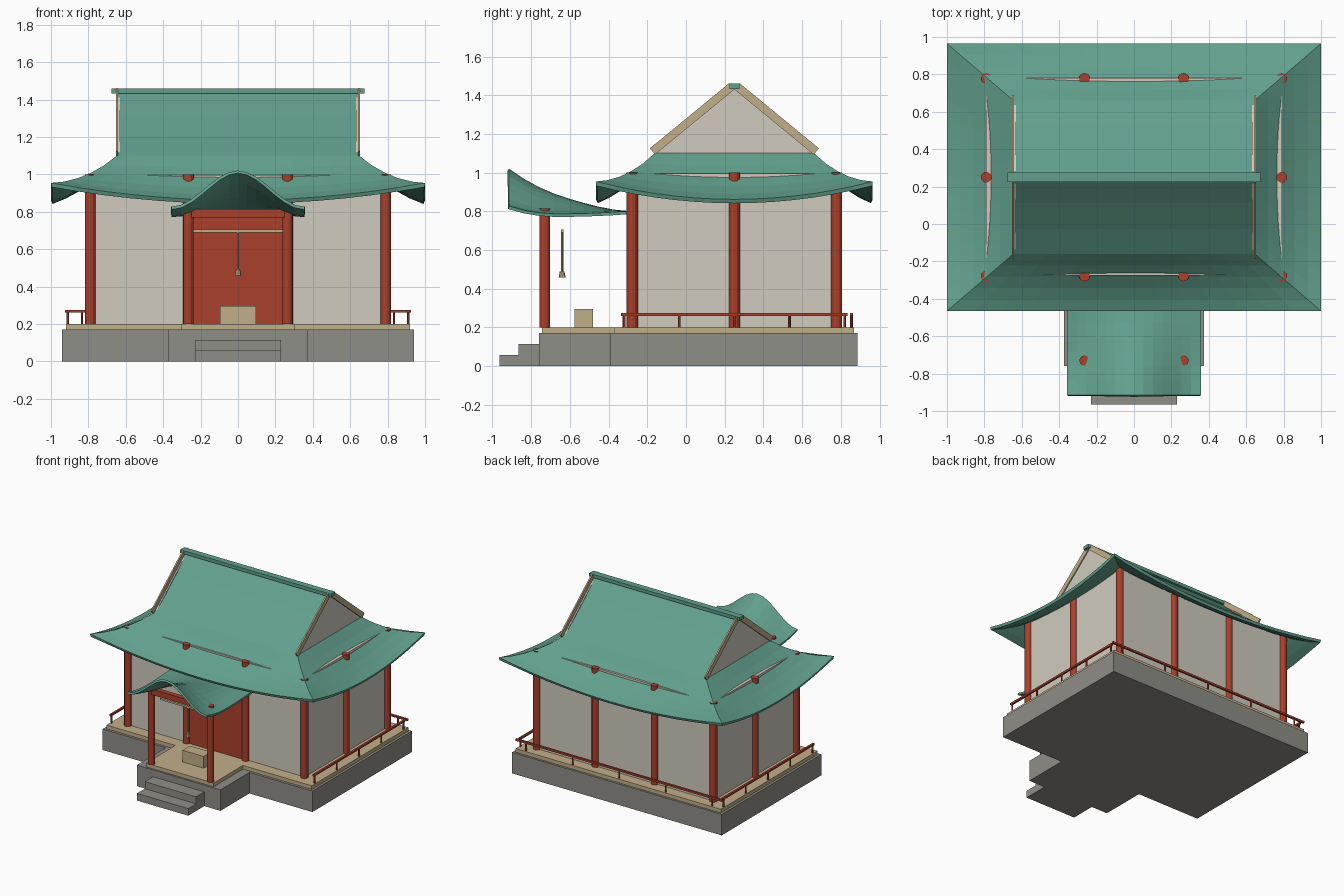
import bpy
import bmesh
from math import cos, pi, atan2, hypot
from mathutils import Matrix

if "Cube" in bpy.data.objects:
    bpy.data.objects.remove(bpy.data.objects["Cube"])


def material(name, rgb):
    m = bpy.data.materials.new(name)
    m.use_nodes = True
    col = [((c / 255 + 0.055) / 1.055) ** 2.4 for c in rgb] + [1]
    m.diffuse_color = col
    m.node_tree.nodes["Principled BSDF"].inputs["Base Color"].default_value = col
    return m


TEAL = material("teal_tile", (98, 160, 141))
PLASTER = material("plaster", (208, 203, 190))
RED = material("red_lacquer", (170, 64, 44))
STONE = material("grey_stone", (143, 142, 135))
WOOD = material("pale_wood", (194, 175, 138))


def finish(name, bm, mat, thickness=0):
    me = bpy.data.meshes.new(name)
    bm.to_mesh(me)
    bm.free()
    ob = bpy.data.objects.new(name, me)
    bpy.context.collection.objects.link(ob)
    me.materials.append(mat)
    if thickness:
        mod = ob.modifiers.new("thickness", "SOLIDIFY")
        mod.thickness = thickness
        mod.offset = -1
    return ob


def box(name, x, y, z, mat):
    """Box from (low, high) ranges."""
    bm = bmesh.new()
    bmesh.ops.create_cube(bm, size=1)
    for v in bm.verts:
        v.co = [r[0] + (c + 0.5) * (r[1] - r[0]) for r, c in zip((x, y, z), v.co)]
    return finish(name, bm, mat)


def cylinder(name, x, y, z, r, mat, sides=12, top_r=None):
    bm = bmesh.new()
    bmesh.ops.create_cone(bm, cap_ends=True, segments=sides, radius1=r,
                          radius2=top_r or r, depth=z[1] - z[0],
                          matrix=Matrix.Translation((x, y, sum(z) / 2)))
    return finish(name, bm, mat)


def add_grid(bm, f, cols, rows):
    """Grid of faces from f(s, t), s in -1..1 and t in 0..1."""
    g = [[bm.verts.new(f(2 * i / cols - 1, j / rows)) for i in range(cols + 1)]
         for j in range(rows + 1)]
    for j in range(rows):
        for i in range(cols):
            bm.faces.new((g[j][i], g[j][i + 1], g[j + 1][i + 1], g[j + 1][i]))


def roof(name, grids, thickness):
    bm = bmesh.new()
    for f, cols, rows in grids:
        add_grid(bm, f, cols, rows)
    bmesh.ops.remove_doubles(bm, verts=bm.verts, dist=0.0005)
    bm.normal_update()
    for f in bm.faces:
        if f.normal.z < 0:
            f.normal_flip()
    return finish(name, bm, TEAL, thickness)


CY = 0.25  # centre line of the hall

# Stone base, decks and steps
box("stone_base", (-0.94, 0.94), (-0.39, 0.885), (0, 0.17), STONE)
box("porch_base", (-0.375, 0.375), (-0.76, -0.38), (0, 0.17), STONE)
box("upper_step", (-0.23, 0.23), (-0.865, -0.75), (0, 0.115), STONE)
box("lower_step", (-0.23, 0.23), (-0.965, -0.85), (0, 0.058), STONE)
box("deck", (-0.92, 0.92), (-0.37, 0.868), (0.17, 0.2), WOOD)
box("porch_deck", (-0.303, 0.303), (-0.745, -0.36), (0.17, 0.2), WOOD)

# Hall walls, door and pillars
box("walls", (-0.79, 0.79), (CY - 0.525, CY + 0.53), (0.2, 0.996), PLASTER)
box("door", (-0.26, 0.26), (CY - 0.533, CY - 0.52), (0.2, 0.9), RED)
for y in (CY - 0.528, CY, CY + 0.528):
    for x in (-0.79, -0.265, 0.265, 0.79):
        if y != CY or abs(x) > 0.5:
            cylinder("hall_pillar", x, y, (0.2, 1.0), 0.029, RED)

# Porch frame, bell rope and offering box
for x in (-0.265, 0.265):
    cylinder("porch_pillar", x, -0.73, (0.2, 0.815), 0.027, RED)
box("porch_lintel", (-0.265, 0.265), (-0.75, -0.71), (0.77, 0.815), RED)
box("bell_bar", (-0.245, 0.245), (-0.647, -0.633), (0.69, 0.705), WOOD)
cylinder("bell_rope", 0, -0.64, (0.48, 0.69), 0.006, WOOD, 6)
cylinder("bell", 0, -0.64, (0.458, 0.49), 0.018, WOOD, 8, 0.012)
box("offering_box", (-0.095, 0.095), (-0.575, -0.48), (0.2, 0.295), WOOD)

# Railings on both sides and the back
RAIL = (0.26, 0.275)
for side in (-1, 1):
    x = side * 0.91
    box("side_rail", (x - 0.008, x + 0.008), (-0.335, 0.835), RAIL, RED)
    for i in range(5):
        cylinder("side_rail_post", x, -0.32 + i * 0.285, (0.2, 0.265), 0.007, RED, 6)
box("back_rail", (-0.925, 0.925), (0.847, 0.863), RAIL, RED)
for i in range(5):
    cylinder("back_rail_post", (i - 2) * 0.417, 0.855, (0.2, 0.265), 0.007, RED, 6)


# Flared lower roof: four curved sides that lift at the corners
def skirt(along_x, sign):
    def f(s, t):
        hx, hy = 1 - 0.355 * t, 0.715 - 0.305 * t
        z = 0.862 + 0.12 * (t + t * t) + 0.092 * (1 - t) ** 1.2 * s * s
        if along_x:
            return (s * hx, CY + sign * hy, z)
        return (sign * hx, CY + s * hy, z)
    return f


roof("lower_roof", [(skirt(a, s), 14, 5) for a in (True, False) for s in (-1, 1)], 0.022)


# Upper gabled roof, slightly hollow in profile
def slope(sign):
    return lambda s, t: (s * 0.643, CY + sign * 0.41 * (1 - t),
                         1.102 + 0.338 * t - 0.055 * t * (1 - t))


roof("upper_roof", [(slope(s), 1, 3) for s in (-1, 1)], 0.015)
box("ridge_cap", (-0.675, 0.675), (CY - 0.026, CY + 0.026), (1.433, 1.46), TEAL)

# Gable ends and their sloping boards
RISE, RUN = 0.337, 0.41
for side in (-1, 1):
    bm = bmesh.new()
    tri = [bm.verts.new((side * 0.632, CY + y, z))
           for y, z in ((-RUN, 1.1), (RUN, 1.1), (0, 1.1 + RISE))]
    face = bm.faces.new(tri)
    ext = bmesh.ops.extrude_face_region(bm, geom=[face])["geom"]
    for v in ext:
        if isinstance(v, bmesh.types.BMVert):
            v.co.x += side * 0.012
    bmesh.ops.recalc_face_normals(bm, faces=bm.faces)
    finish("gable_wall", bm, PLASTER)
    for sign in (-1, 1):
        ends = sorted((side * 0.642, side * 0.653))
        board = box("gable_board", ends, (0, hypot(RISE, RUN)), (0, 0.042), WOOD)
        turn = Matrix.Rotation(atan2(RISE, RUN), 4, "X")
        flip = Matrix.Rotation(pi if sign > 0 else 0, 4, "Z")
        place = Matrix.Translation((0, CY + sign * RUN, 1.093))
        # the half turn also swaps x, which the shift restores
        shift = Matrix.Translation((2 * side * 0.6475 if sign > 0 else 0, 0, 0))
        board.data.transform(shift @ place @ flip @ turn)


# Porch roof: an arch at the front that flattens towards the hall
def porch(s, t):
    d = t - 0.4
    edge = 0.787 + (0.25 * d * d if d < 0 else 0.04 * d * d)
    rise = 0.193 * (1 - t) ** 1.3
    return (0.357 * s, -0.915 + 0.62 * t, edge + rise * cos(pi * s / 2) ** 2)


roof("porch_roof", [(porch, 14, 8)], 0.016)
